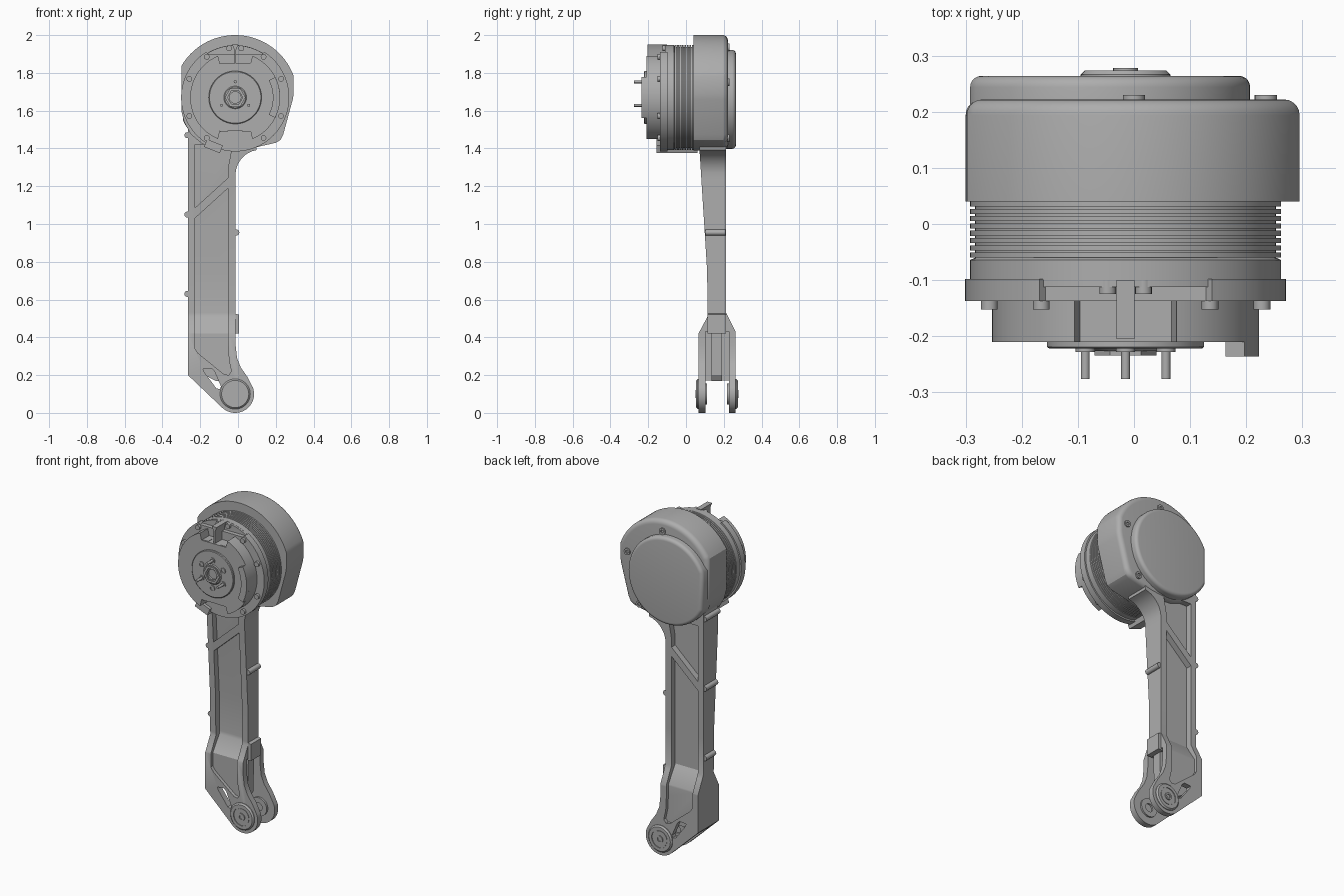
import bpy, bmesh, math
from mathutils import Vector

if "Cube" in bpy.data.objects:
    bpy.data.objects.remove(bpy.data.objects["Cube"])

grey = bpy.data.materials.new("satin grey")
grey.use_nodes = True
COLOUR = (0.42, 0.42, 0.42, 1)
grey.diffuse_color = COLOUR
grey.node_tree.nodes["Principled BSDF"].inputs["Base Color"].default_value = COLOUR

MX, MZ = -0.015, 1.67      # motor axis
PZ = 0.10                  # pivot height, same x as the motor


def finish(bm, name):
    bmesh.ops.recalc_face_normals(bm, faces=bm.faces)
    mesh = bpy.data.meshes.new(name)
    bm.to_mesh(mesh)
    bm.free()
    mesh.materials.append(grey)
    ob = bpy.data.objects.new(name, mesh)
    bpy.context.collection.objects.link(ob)
    return ob


def prism(name, outline, y0, y1, round_back=0, levels=(), shape=None):
    """Extrude an x-z outline along y; optionally round the back rim or bend y by height."""
    bm = bmesh.new()
    face = bm.faces.new([bm.verts.new((x, y0, z)) for x, z in outline])
    new = bmesh.ops.extrude_face_region(bm, geom=[face])["geom"]
    back = [v for v in new if isinstance(v, bmesh.types.BMVert)]
    bmesh.ops.translate(bm, verts=back, vec=(0, y1 - y0, 0))
    if round_back:
        rim = [e for e in bm.edges if all(v.co.y > y1 - 1e-5 for v in e.verts)]
        bmesh.ops.bevel(bm, geom=rim, offset=round_back, segments=5, profile=0.5, affect='EDGES')
    for z in levels:
        bmesh.ops.bisect_plane(bm, geom=bm.verts[:] + bm.edges[:] + bm.faces[:],
                               plane_co=(0, 0, z), plane_no=(0, 0, 1))
    if shape:
        mid = (y0 + y1) / 2
        for v in bm.verts:
            v.co.y = shape(v.co.z)[v.co.y > mid]
    return finish(bm, name)


def lathe(name, x, z, profile, steps=72):
    """Turn a (radius, y) profile around an axis along y."""
    bm = bmesh.new()
    vs = [bm.verts.new((x + r, y, z)) for r, y in profile]
    es = [bm.edges.new(p) for p in zip(vs, vs[1:])]
    bmesh.ops.spin(bm, geom=vs + es, cent=(x, 0, z), axis=(0, 1, 0),
                   angle=math.tau, steps=steps)
    bmesh.ops.remove_doubles(bm, verts=bm.verts, dist=1e-5)
    return finish(bm, name)


def rod(name, x, z, r, y0, y1, steps=16):
    return lathe(name, x, z, [(0, y0), (r, y0), (r, y1), (0, y1)], steps)


def arc(x, z, r, a0, a1, n):
    return [(x + r * math.cos(math.radians(a0 + (a1 - a0) * i / n)),
             z + r * math.sin(math.radians(a0 + (a1 - a0) * i / n))) for i in range(n + 1)]


def cut(target, cutters):
    for c in cutters:
        mod = target.modifiers.new("cut", 'BOOLEAN')
        mod.object, mod.operation, mod.solver = c, 'DIFFERENCE', 'EXACT'
        bpy.context.view_layer.objects.active = target
        bpy.ops.object.modifier_apply(modifier=mod.name)
        bpy.data.objects.remove(c)


def interp(z, table):
    for (z0, y0), (z1, y1) in zip(table, table[1:]):
        if z <= z1:
            return y0 + (y1 - y0) * max(0, (z - z0) / (z1 - z0))
    return table[-1][1]


# arm: front and back faces follow the height
FRONT = [(0, 0.066), (0.42, 0.066), (0.51, 0.114), (0.75, 0.112), (1.4, 0.071)]
BACK = [(0, 0.262), (0.43, 0.262), (0.53, 0.213), (1.4, 0.213)]
LEVELS = (0.42, 0.43, 0.51, 0.53, 0.75, 1.4)


def faces_at(z):
    return interp(z, FRONT), interp(z, BACK)


def depth(z):
    return interp(z, [(0.42, 0.02), (0.53, 0.036)])


def front_pocket(z):
    return faces_at(z)[0] - 0.05, faces_at(z)[0] + depth(z)


def back_pocket(z):
    return faces_at(z)[1] - depth(z), faces_at(z)[1] + 0.05


outline = ([(-0.265, 1.56), (-0.265, 0.2)] + arc(MX, PZ, 0.1, 228, 380, 24)
           + [(0.05, 0.19), (0.015, 0.24), (-0.005, 0.29), (-0.013, 0.36), (-0.013, 1.24)]
           + arc(0.12, 1.26, 0.133, 175, 100, 8) + [(0.12, 1.56)])
arm = prism("arm", outline, 0, 1, levels=LEVELS, shape=faces_at)

lower = [(-0.228, 1.03), (-0.228, 0.34), (-0.21, 0.315), (-0.075, 0.205), (-0.05, 0.2),
         (-0.035, 0.22), (-0.048, 0.28), (-0.052, 0.36), (-0.052, 1.19)]
upper = [(-0.228, 1.085), (-0.052, 1.245), (-0.052, 1.3), (-0.03, 1.42), (-0.228, 1.42)]
window = [(-0.185, 0.232), (-0.178, 0.215), (-0.115, 0.13), (-0.095, 0.125),
          (-0.09, 0.14), (-0.125, 0.22), (-0.14, 0.235)]
cutters = []
for side in (front_pocket, back_pocket):
    for hole in (lower, upper):
        cutters.append(prism("pocket_cutter", hole, 0, 1, levels=LEVELS, shape=side))
cutters.append(prism("window_cutter", window, -0.1, 0.4))
# gap between the fork plates, closed on the outer wall
gap = [(-0.235, -0.1), (0.3, -0.1), (0.3, 0.43), (-0.235, 0.43)]
cutters.append(prism("fork_cutter", gap, 0.102, 0.228))
cut(arm, cutters)

# web between the fork plates
prism("fork_web", [(-0.25, 0.24), (-0.12, 0.17), (-0.05, 0.17), (-0.03, 0.2),
                   (-0.025, 0.44), (-0.25, 0.44)], 0.135, 0.19)

# pivot bosses, outer caps with a stepped face
for name, y, out in (("front_pivot", 0.066, -1), ("back_pivot", 0.262, 1)):
    steps = [(0, 0.010), (0.012, 0.010), (0.012, 0.016), (0.022, 0.016), (0.022, 0.010),
             (0.048, 0.010), (0.048, 0.007), (0.053, 0.007), (0.053, 0.012),
             (0.072, 0.012), (0.08, 0.004), (0.08, -0.01), (0, -0.01)]
    lathe(name, MX, PZ, [(r, y + out * d) for r, d in steps], 48)
    inner = y - out * 0.036
    lathe(name + "_inner_boss", MX, PZ,
          [(0.025, inner + out * 0.01), (0.055, inner + out * 0.01),
           (0.055, inner - out * 0.01), (0.025, inner - out * 0.01),
           (0.025, inner + out * 0.01)], 40)

# small side lugs along the arm
for x, z in ((-0.268, 1.47), (-0.268, 1.05), (-0.268, 0.63), (-0.009, 0.955)):
    y0, y1 = faces_at(z)
    rod("side_lug", x, z, 0.016, y0 + 0.004, y1 - 0.004)
prism("cable_lug", [(-0.03, 0.42), (0.005, 0.42), (0.005, 0.52), (-0.03, 0.53)], 0.115, 0.213)

# drive housing
body = (arc(MX, MZ, 0.33, 20, 149, 40)
        + [(-0.3, 1.6), (-0.285, 1.54), (-0.25, 1.475), (-0.19, 1.425), (-0.11, 1.395),
           (-0.02, 1.388), (0.05, 1.396), (0.2, 1.43), (0.225, 1.445), (0.24, 1.475),
           (0.29, 1.66), (0.295, 1.69)])
prism("housing", body, 0.04, 0.222, round_back=0.028)
cap = [(max(x, -0.292), z) for x, z in arc(-0.055, 1.66, 0.262, 0, 355, 71)]
cap = [p for i, p in enumerate(cap) if p[0] > -0.292 or cap[i - 1][0] > -0.292
       or cap[(i + 1) % len(cap)][0] > -0.292]
prism("housing_cap", cap, 0.19, 0.264, round_back=0.02)
for x, z in ((0.0, 1.935), (0.235, 1.75), (0.155, 1.455)):
    lathe("housing_screw", x, z, [(0, 0.222), (0.009, 0.222), (0.009, 0.23), (0.02, 0.23),
                                  (0.02, 0.2), (0, 0.2)], 20)

# finned stator
ribs = [(0, 0.06), (0.268, 0.06)]
for i in range(8):
    y = 0.04 - i * 0.013
    ribs += [(0.268, y), (0.277, y), (0.277, y - 0.009), (0.268, y - 0.009)]
ribs += [(0.277, -0.064), (0.277, -0.1), (0, -0.1)]
lathe("stator", MX, MZ, ribs, 96)


# front flange and hub, each with a flat notch at the top and bottom
def notched(r, half, top, bottom):
    pts = []
    for x, z in arc(MX, MZ, r, 0, 357.5, 143):
        if abs(x - MX) < half:
            z = min(max(z, bottom), top)
        pts.append((x, z))
    return pts


prism("flange", notched(0.286, 0.145, 1.9, 1.3), -0.137, -0.098)
prism("flange_step", arc(MX, MZ, 0.276, 0, 355, 71), -0.112, -0.09)
prism("hub", notched(0.238, 0.09, 1.85, 1.492), -0.21, -0.1)
lathe("hub_plate", MX, MZ,
      [(0.03, -0.2), (0.03, -0.226), (0.055, -0.226), (0.06, -0.222), (0.136, -0.222),
       (0.14, -0.219), (0.14, -0.2), (0.03, -0.2)])
rod("hub_centre", MX, MZ, 0.04, -0.214, -0.2, 32)
lathe("hub_hex_socket", MX, MZ, [(0.04, -0.2), (0.04, -0.234), (0.055, -0.234),
                                 (0.055, -0.2), (0.04, -0.2)], 6)
prism("notch_fin", [(MX - 0.004, 1.84), (MX + 0.004, 1.84), (MX + 0.004, 1.92),
                    (MX + 0.016, 1.95), (MX - 0.016, 1.95), (MX - 0.004, 1.92)], -0.205, -0.1)
prism("raised_arc", arc(MX, MZ, 0.238, -27, 27, 12) + arc(MX, MZ, 0.2, 27, -27, 12),
      -0.236, -0.205)

# drive pins, screw seats and flange bolts
for k in range(6):
    a = math.radians(90 + 60 * k)
    x, z = MX + 0.083 * math.cos(a), MZ + 0.083 * math.sin(a)
    if k % 2 == 0:
        rod("drive_pin", x, z, 0.008, -0.276, -0.2)
    lathe("pin_seat", x, z, [(0.011, -0.21), (0.011, -0.228), (0.017, -0.228),
                             (0.017, -0.21), (0.011, -0.21)], 16)
for a in (22, 55, 125, 158, 202, 235, 305, 338, 83, 97, 263, 277):
    t = math.radians(a)
    rod("flange_bolt", MX + 0.262 * math.cos(t), MZ + 0.262 * math.sin(t), 0.015,
        -0.152 if abs(math.sin(t)) < 0.9 else -0.125, -0.09)
for x in (-0.075, 0.045):
    for z in (1.84, 1.5):
        prism("notch_pad", [(x - 0.02, z - 0.012), (x + 0.02, z - 0.012),
                            (x + 0.02, z + 0.012), (x - 0.02, z + 0.012)], -0.205, -0.17)

# cable connector under the motor
t = math.radians(-22)
corners = [(-0.045, -0.022), (0.045, -0.022), (0.045, 0.022), (-0.045, 0.022)]
prism("cable_connector", [(-0.13 + x * math.cos(t) - z * math.sin(t),
                           1.412 + x * math.sin(t) + z * math.cos(t)) for x, z in corners],
      -0.155, 0.06)

bpy.ops.object.select_all(action='DESELECT')
for ob in bpy.context.scene.objects:
    if ob.type == 'MESH':
        ob.select_set(True)
        bpy.context.view_layer.objects.active = ob
bpy.ops.object.shade_smooth_by_angle(angle=math.radians(30))
